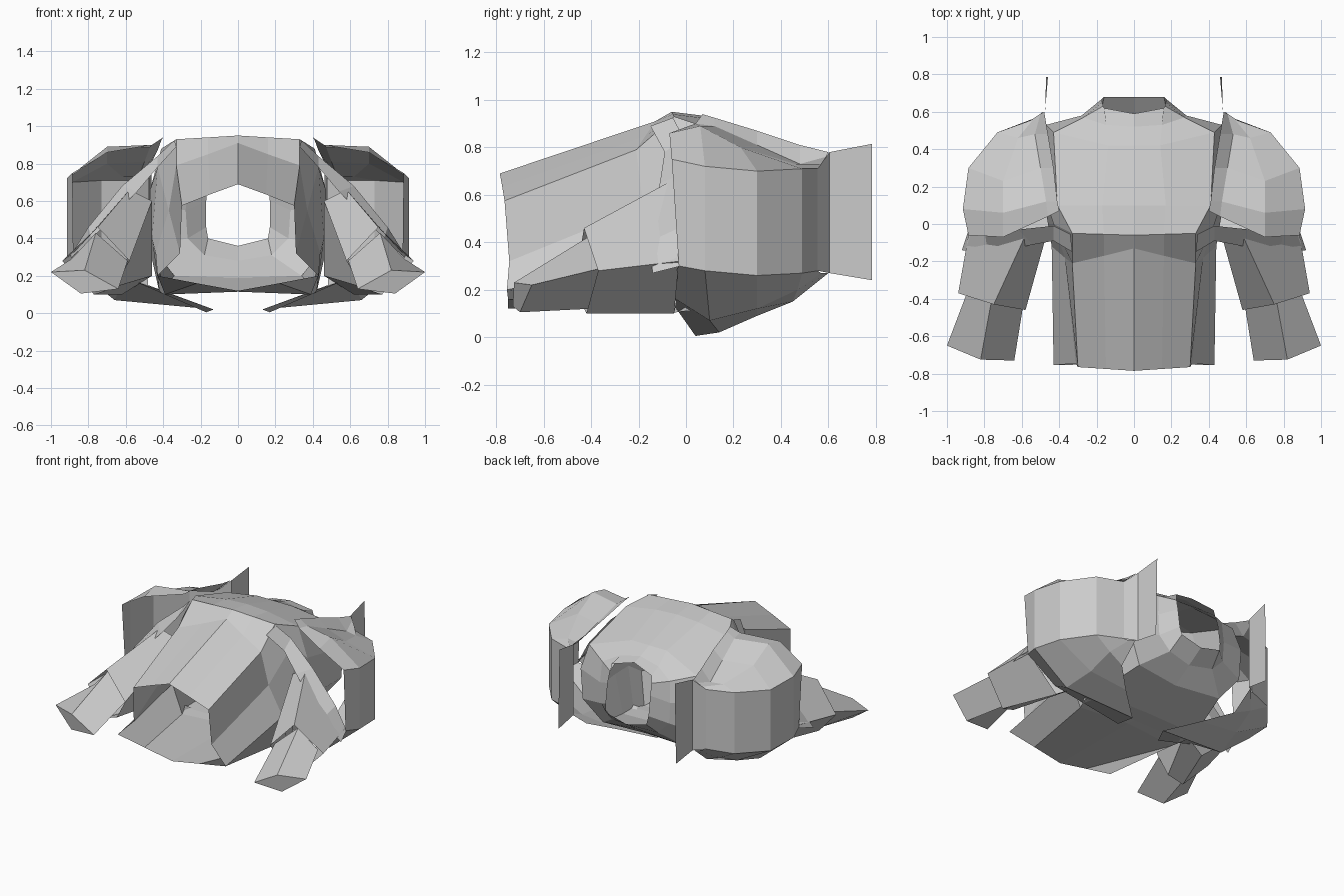
import bpy

def shell(name, rows, closed=False, cap=False):
    """Skin neighbouring rows of points into flat panels, mirrored across x."""
    n = len(rows[0])
    verts = [p for row in rows for p in row]
    faces = []
    for r in range(len(rows) - 1):
        for c in range(n if closed else n - 1):
            d = (c + 1) % n
            faces.append((r * n + c, r * n + d, (r + 1) * n + d, (r + 1) * n + c))
    if cap:
        faces.append(tuple(range((len(rows) - 1) * n, len(rows) * n)))
    mesh = bpy.data.meshes.new(name)
    mesh.from_pydata(verts, [], faces)
    obj = bpy.data.objects.new(name, mesh)
    bpy.context.collection.objects.link(obj)
    mod = obj.modifiers.new("Mirror", 'MIRROR')
    mod.use_clip = True
    return obj

# Torso: open half tube from waist, over the chest crease, to the shoulders
shoulder_line = [(0, .42, .83), (.14, .42, .83), (.43, .49, .75), (.47, .53, .58),
                 (.46, .52, .36), (.34, .46, .20), (0, .42, .19)]
shell("torso", [
    [(0, -.785, .69), (.15, -.775, .635), (.30, -.765, .575), (.31, -.745, .32), (.43, -.755, .20), (.22, -.75, .16), (0, -.75, .12)],
    [(0, -.13, .91), (.16, -.17, .85), (.33, -.21, .79), (.37, -.18, .55), (.44, -.12, .32), (.39, -.08, .10), (0, -.06, .115)],
    [(0, -.06, .95), (.16, -.055, .94), (.33, -.05, .93), (.43, 0, .78), (.46, 0, .40), (.42, 0, .11), (0, 0, .115)],
    [(0, .10, .93), (.17, .10, .92), (.41, .10, .88), (.47, .12, .66), (.48, .12, .38), (.42, .12, .11), (0, .12, .12)],
    shoulder_line,
])

# Collar: narrows from the shoulders to the open neck
shell("collar", [
    shoulder_line,
    [(0, .52, .79), (.15, .53, .76), (.27, .57, .70), (.28, .58, .55), (.27, .58, .40), (.18, .58, .31), (0, .56, .28)],
    [(0, .59, .77), (.16, .62, .73), (.165, .63, .68), (.17, .65, .60), (.17, .67, .46), (.16, .68, .40), (0, .68, .36)],
])

# Shoulder guard: rim strip, top panels, upright wall, underside
shell("shoulder_guard", [
    [(.40, .07, .94), (.46, .04, .90), (.70, -.07, .86), (.885, -.06, .75), (.88, -.03, .30), (.60, -.09, .19), (.17, .04, .005)],
    [(.41, .12, .925), (.47, .12, .89), (.70, .06, .89), (.915, .08, .72), (.915, .08, .28), (.66, .10, .07), (.13, .14, .02)],
    [(.43, .30, .87), (.50, .30, .81), (.70, .23, .80), (.885, .30, .70), (.885, .30, .26), (.62, .30, .12), (.32, .30, .09)],
    [(.46, .48, .81), (.53, .48, .73), (.62, .46, .73), (.73, .49, .71), (.73, .49, .27), (.60, .47, .20), (.48, .45, .15)],
    [(.48, .60, .78), (.50, .59, .76), (.53, .57, .73), (.55, .555, .71), (.55, .555, .28), (.52, .57, .27), (.49, .60, .27)],
])

# Upright fin behind each shoulder
shell("shoulder_fin", [
    [(.55, .555, .71), (.55, .555, .28)],
    [(.475, .605, .78), (.475, .605, .27)],
    [(.46, .785, .815), (.47, .785, .24)],
])

# Lip that runs over the sleeve from the chest to the outer arm
shell("sleeve_lip", [
    [(.34, -.055, .925), (.43, -.01, .84), (.62, -.03, .68), (.80, -.03, .46), (.88, -.02, .30)],
    [(.33, -.15, .89), (.43, -.09, .78), (.54, -.11, .65), (.78, -.16, .40), (.92, -.14, .27)],
])

# Upper sleeve, growing out of the side of the torso
shell("upper_sleeve", [
    [(.88, -.03, .32), (.58, -.06, .66), (.46, -.03, .60), (.46, -.03, .20), (.62, -.05, .10)],
    [(.94, -.37, .28), (.75, -.43, .46), (.58, -.46, .28), (.66, -.44, .14), (.77, -.42, .10)],
], closed=True)

# Forearm with closed end
shell("forearm", [
    [(.89, -.36, .29), (.76, -.40, .43), (.59, -.42, .28), (.76, -.40, .12)],
    [(1.0, -.65, .22), (.82, -.725, .23), (.64, -.73, .13), (.84, -.70, .105)],
], closed=True, cap=True)
